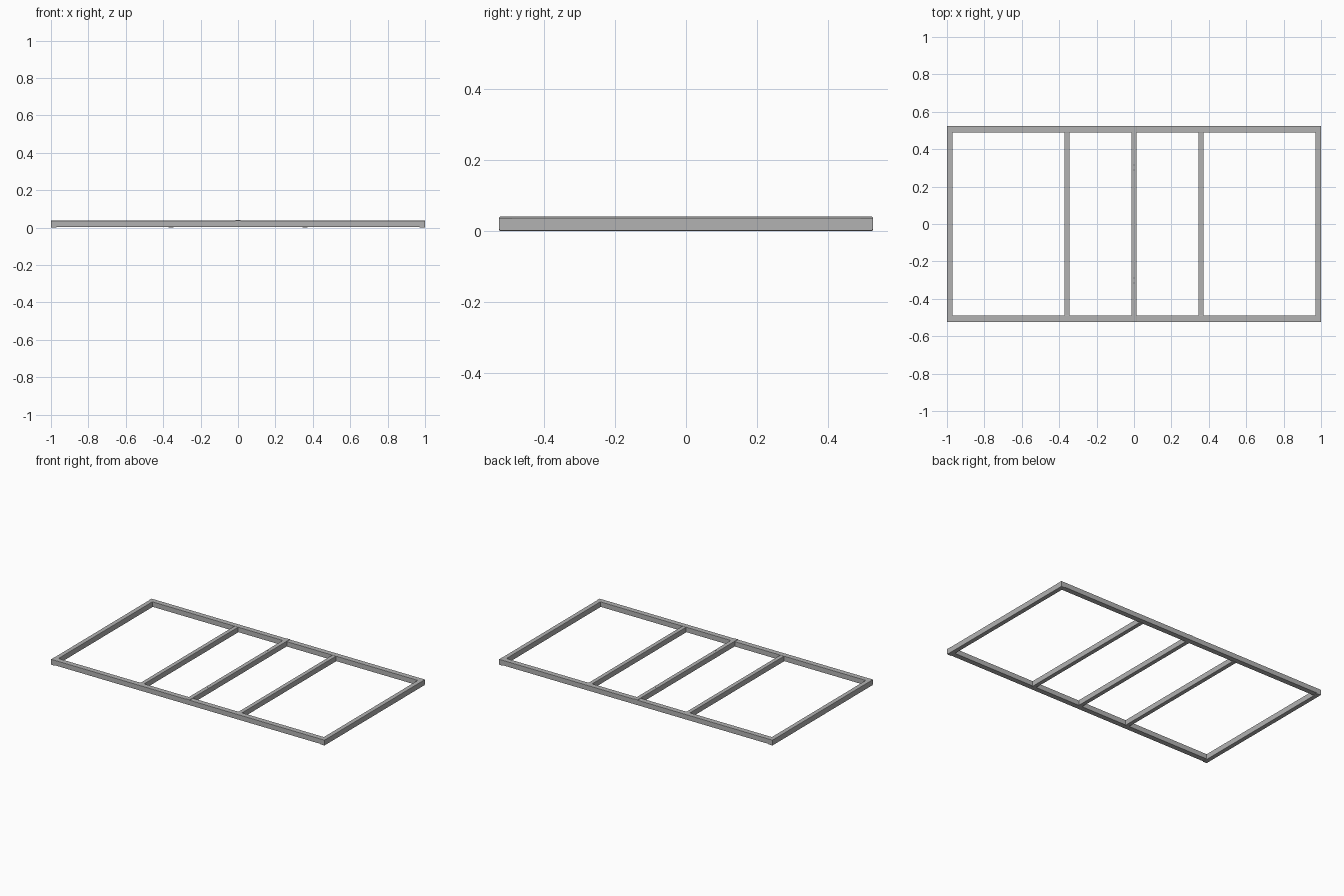
import bpy
import bmesh

cube = bpy.data.objects.get("Cube")
if cube:
    bpy.data.objects.remove(cube, do_unlink=True)


def make_material(name, colour):
    mat = bpy.data.materials.new(name)
    mat.use_nodes = True
    mat.diffuse_color = colour
    mat.node_tree.nodes["Principled BSDF"].inputs["Base Color"].default_value = colour
    return mat


steel = make_material("grey steel", (0.45, 0.45, 0.45, 1))
dark = make_material("dark hole", (0.12, 0.12, 0.12, 1))


def finish(name, bm, mat):
    mesh = bpy.data.meshes.new(name)
    bm.to_mesh(mesh)
    bm.free()
    obj = bpy.data.objects.new(name, mesh)
    bpy.context.collection.objects.link(obj)
    mesh.materials.append(mat)
    return obj


def bar(name, low, high, radius=0.003):
    """Square tube from corner low to corner high, with softened edges."""
    bm = bmesh.new()
    bmesh.ops.create_cube(bm, size=1)
    for v in bm.verts:
        v.co = [(a + b) / 2 + c * (b - a) for a, b, c in zip(low, high, v.co)]
    obj = finish(name, bm, steel)
    bevel = obj.modifiers.new("soft edges", "BEVEL")
    bevel.width = radius
    bevel.segments = 2
    return obj


# Long rails along the front and back
for name, side in (("front_rail", -1), ("back_rail", 1)):
    inner, outer = sorted((side * 0.49, side * 0.525))
    bar(name, (-1, inner, 0.004), (1, outer, 0.037), 0.001)

# End bars and intermediate cross bars
for name, side in (("right", -1), ("left", 1)):
    x = side * 0.985
    bar(name + "_end_bar", (x - 0.015, -0.525, 0), (x + 0.015, 0.525, 0.037))
    x = side * 0.358
    bar(name + "_cross_bar", (x - 0.014, -0.495, 0), (x + 0.014, 0.495, 0.036))

# Centre bar sits slightly proud of the rails
bar("centre_bar", (-0.014, -0.525, 0.004), (0.014, 0.525, 0.04))

# Paired screw holes on the centre bar
for y in (-0.315, -0.29, 0.29, 0.315):
    bm = bmesh.new()
    bmesh.ops.create_cone(bm, cap_ends=True, segments=12,
                          radius1=0.003, radius2=0.003, depth=0.001)
    hole = finish("screw_hole", bm, dark)
    hole.location = (0, y, 0.04)
